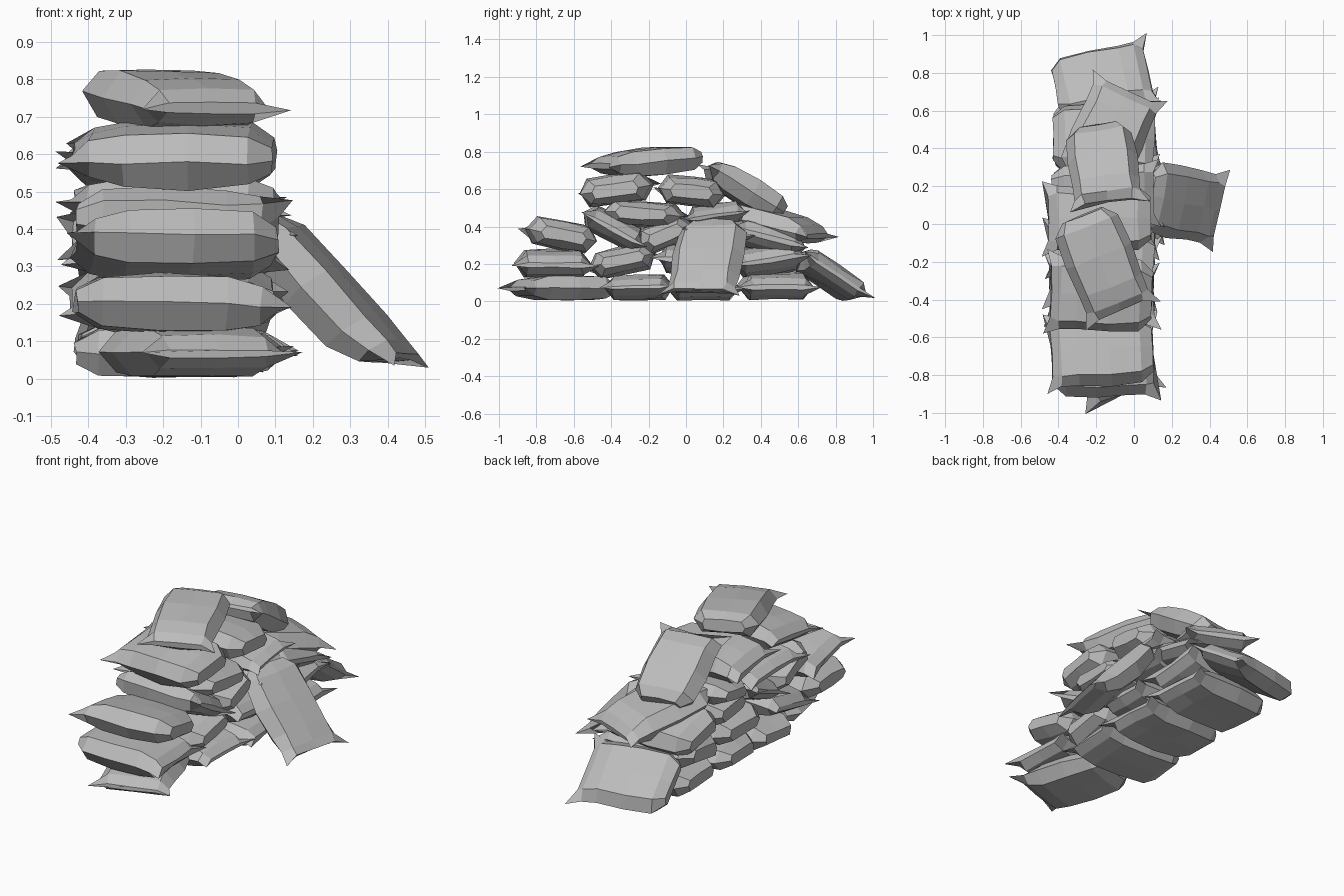
import bpy, bmesh, math, random
from mathutils import Matrix, Vector, Euler

cube = bpy.data.objects.get("Cube")
if cube:
    bpy.data.objects.remove(cube)
random.seed(4)

canvas = bpy.data.materials.new("grey_canvas")
canvas.use_nodes = True
canvas.diffuse_color = (0.5, 0.5, 0.5, 1)
canvas.node_tree.nodes["Principled BSDF"].inputs["Base Color"].default_value = (0.5, 0.5, 0.5, 1)

# Bag cross-sections from the blunt end to the sewn end:
# position, half width, half height, flat share of width, middle pulled back
SECTIONS = [(-0.5, 0.3, 0.22, 0.85, 0), (-0.39, 0.45, 0.44, 0.74, 0),
            (-0.1, 0.48, 0.51, 0.74, 0), (0.2, 0.46, 0.48, 0.74, 0),
            (0.36, 0.46, 0.33, 0.76, 0), (0.5, 0.54, 0.08, 0.6, 0.06)]


def make_bag(name, loc, size, rot, lift=0):
    """Pillow-shaped bag, blunt at local -x, with two pointed corners at +x.
    lift bends the sewn end up along local z."""
    bm = bmesh.new()
    rings = []
    for x, w, h, flat, pull in SECTIONS:
        ring = []
        for y, z in ((1, 0), (flat, 1), (0, 1.05), (-flat, 1),
                     (-1, 0), (-flat, -1), (0, -1.03), (flat, -1)):
            back = 0 if abs(y) == 1 else pull
            bend = lift * max(0, x * 2) ** 2
            p = Vector(((x - back) * size[0], y * w * size[1], z * h * size[2] + bend))
            p += Vector([random.uniform(-0.005, 0.005) for _ in range(3)])
            ring.append(bm.verts.new(p))
        rings.append(ring)
    for a, b in zip(rings, rings[1:]):
        for i in range(8):
            j = (i + 1) % 8
            bm.faces.new((a[i], a[j], b[j], b[i]))
    bm.faces.new(rings[0])
    bm.faces.new(rings[-1])
    bmesh.ops.recalc_face_normals(bm, faces=bm.faces)
    turn = Euler([math.radians(a) for a in rot]).to_matrix().to_4x4()
    bm.transform(Matrix.Translation(loc) @ turn)
    low = min(v.co.z for v in bm.verts)
    if low < 0:
        bmesh.ops.translate(bm, verts=bm.verts, vec=(0, 0, -low))
    mesh = bpy.data.meshes.new(name)
    bm.to_mesh(mesh)
    bm.free()
    mesh.materials.append(canvas)
    obj = bpy.data.objects.new(name, mesh)
    bpy.context.collection.objects.link(obj)


# Bags lying across the wall: y, z, width, thickness, tilt, sewn side (+1 = +x)
COURSES = {
    "ground": [(-0.25, 0.075, 0.38, 0.13, 2, 1), (0.09, 0.075, 0.4, 0.13, 0, 1),
               (0.48, 0.08, 0.42, 0.14, 0, 1)],
    "second": [(-0.71, 0.2, 0.43, 0.15, 0, 1), (-0.34, 0.215, 0.38, 0.14, 12, -1),
               (0.04, 0.22, 0.4, 0.15, -4, 1), (0.44, 0.22, 0.4, 0.15, 8, 1)],
    "third": [(-0.67, 0.355, 0.4, 0.15, -10, -1), (-0.39, 0.39, 0.37, 0.14, -28, 1),
              (-0.12, 0.36, 0.32, 0.14, 22, -1), (0.17, 0.37, 0.36, 0.15, -5, 1),
              (0.45, 0.335, 0.4, 0.15, -14, 1)],
    "fourth": [(-0.22, 0.465, 0.46, 0.13, -4, -1), (0.16, 0.46, 0.34, 0.12, 8, 1)],
    "fifth": [(-0.37, 0.6, 0.42, 0.15, 7, -1), (0.03, 0.585, 0.37, 0.15, -6, -1)],
}
for course, bags in COURSES.items():
    for n, (y, z, width, thick, tilt, side) in enumerate(bags):
        x = -0.165 + 0.025 * side + random.uniform(-0.01, 0.01)
        yaw = random.uniform(-4, 4) + (0 if side > 0 else 180)
        make_bag(f"{course}_course_bag_{n + 1}", (x, y, z), (0.57, width, thick),
                 (tilt * side, random.uniform(-2, 2), yaw))

# Bags lying lengthwise, sloping or leaning on the wall
make_bag("front_ground_bag", (-0.125, -0.675, 0.07), (0.54, 0.42, 0.13), (0, 0, -72))
make_bag("back_ground_bag", (-0.155, 0.765, 0.14), (0.53, 0.42, 0.13), (-33, 0, 12))
make_bag("back_upper_bag", (-0.13, 0.48, 0.41), (0.57, 0.4, 0.14), (0, 14, 66))
make_bag("back_slope_bag", (-0.16, 0.3, 0.605), (0.49, 0.39, 0.15), (0, -31, -82))
make_bag("top_bag", (-0.165, -0.22, 0.745), (0.58, 0.39, 0.14), (0, 5, -68))
make_bag("leaning_bag", (0.242, 0.115, 0.205), (0.55, 0.41, 0.135), (0, 51, -12), 0.07)
